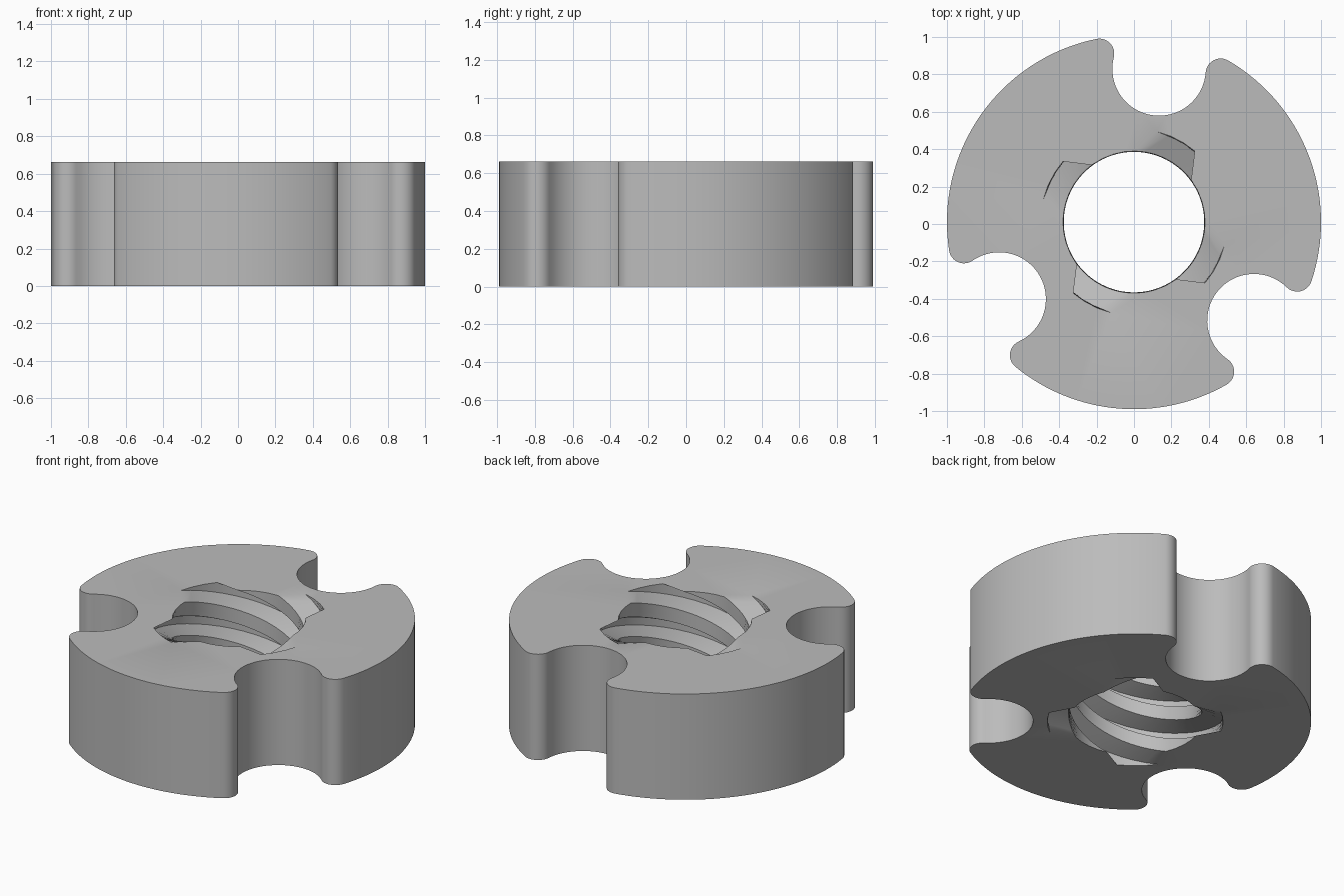
import bpy, bmesh
from math import sin, cos, acos, atan2, radians, pi, tau

cube = bpy.data.objects.get("Cube")
if cube:
    bpy.data.objects.remove(cube)

HEIGHT = 0.663
CENTRE_Y = 0.01
NOTCH_ANGLES = [radians(a) for a in (80.7, 209.7, 320.6)]
NOTCH_R, NOTCH_DIST, FILLET_R = 0.25, 0.83, 0.08
MINOR_R, MAJOR_R = 0.38, 0.5
STARTS, LEAD, LAYERS = 4, 0.84, 36


def arc(cx, cy, r, a0, a1, steps):
    """Points on an arc, leaving out the last one."""
    return [(cx + r * cos(a0 + (a1 - a0) * i / steps),
             cy + r * sin(a0 + (a1 - a0) * i / steps)) for i in range(steps)]


def turn(points, angle):
    c, s = cos(angle), sin(angle)
    return [(x * c - y * s, x * s + y * c) for x, y in points]


def outline():
    """Round rim with filleted grip notches."""
    f = 1 - FILLET_R
    phi = acos((f ** 2 + NOTCH_DIST ** 2 - (NOTCH_R + FILLET_R) ** 2) / (2 * f * NOTCH_DIST))
    fx, fy = f * cos(phi), f * sin(phi)
    beta = atan2(fy, NOTCH_DIST - fx)
    notch = (arc(fx, -fy, FILLET_R, -phi, beta, 12)
             + arc(NOTCH_DIST, 0, NOTCH_R, beta - pi, -pi - beta, 32)
             + arc(fx, fy, FILLET_R, -beta, phi, 12))
    points = []
    for i, a in enumerate(NOTCH_ANGLES):
        following = NOTCH_ANGLES[(i + 1) % len(NOTCH_ANGLES)]
        if following < a:
            following += tau
        points += turn(notch, a)
        points += arc(0, 0, 1, a + phi, following - phi, 32)
    return points


def thread_section(z):
    """Bore section at height z: trapezoid grooves, right-handed."""
    period = [(36.5, MINOR_R), (49.5, MAJOR_R), (58, MAJOR_R), (67, MAJOR_R), (76, MAJOR_R),
              (89, MINOR_R), (98, MINOR_R), (107, MINOR_R), (117, MINOR_R)]
    twist = -tau * (HEIGHT - z) / LEAD
    return [(r * cos(a), r * sin(a))
            for s in range(STARTS)
            for deg, r in period
            for a in [radians(deg) + s * tau / STARTS + twist]]


def add_ring(bm, points, z):
    return [bm.verts.new((x, y + CENTRE_Y, z)) for x, y in points]


def bridge(bm, low, high):
    n = len(low)
    for i in range(n):
        j = (i + 1) % n
        bm.faces.new((low[i], low[j], high[j], high[i]))


def ring_edges(bm, ring):
    return [bm.edges.get((ring[i - 1], ring[i])) for i in range(len(ring))]


bm = bmesh.new()

# Outer grip wall
rim = outline()
outer = [add_ring(bm, rim, z) for z in (0, HEIGHT)]
bridge(bm, *outer)

# Threaded bore
levels = [HEIGHT * i / LAYERS for i in range(LAYERS + 1)]
bore = [add_ring(bm, thread_section(z), z) for z in levels]
for low, high in zip(bore, bore[1:]):
    bridge(bm, low, high)

# Flat bottom and top
for rim_ring, bore_ring in ((outer[0], bore[0]), (outer[1], bore[-1])):
    bmesh.ops.triangle_fill(bm, use_beauty=True,
                            edges=ring_edges(bm, rim_ring) + ring_edges(bm, bore_ring))
bmesh.ops.recalc_face_normals(bm, faces=bm.faces)

mesh = bpy.data.meshes.new("thumb_nut")
bm.to_mesh(mesh)
bm.free()

grey = bpy.data.materials.new("plain_grey")
grey.use_nodes = True
colour = (0.5, 0.5, 0.5, 1)
grey.diffuse_color = colour
grey.node_tree.nodes["Principled BSDF"].inputs["Base Color"].default_value = colour
mesh.materials.append(grey)

nut = bpy.data.objects.new("thumb_nut", mesh)
bpy.context.collection.objects.link(nut)
bpy.context.view_layer.objects.active = nut
nut.select_set(True)
bpy.ops.object.shade_smooth_by_angle(angle=radians(30))
